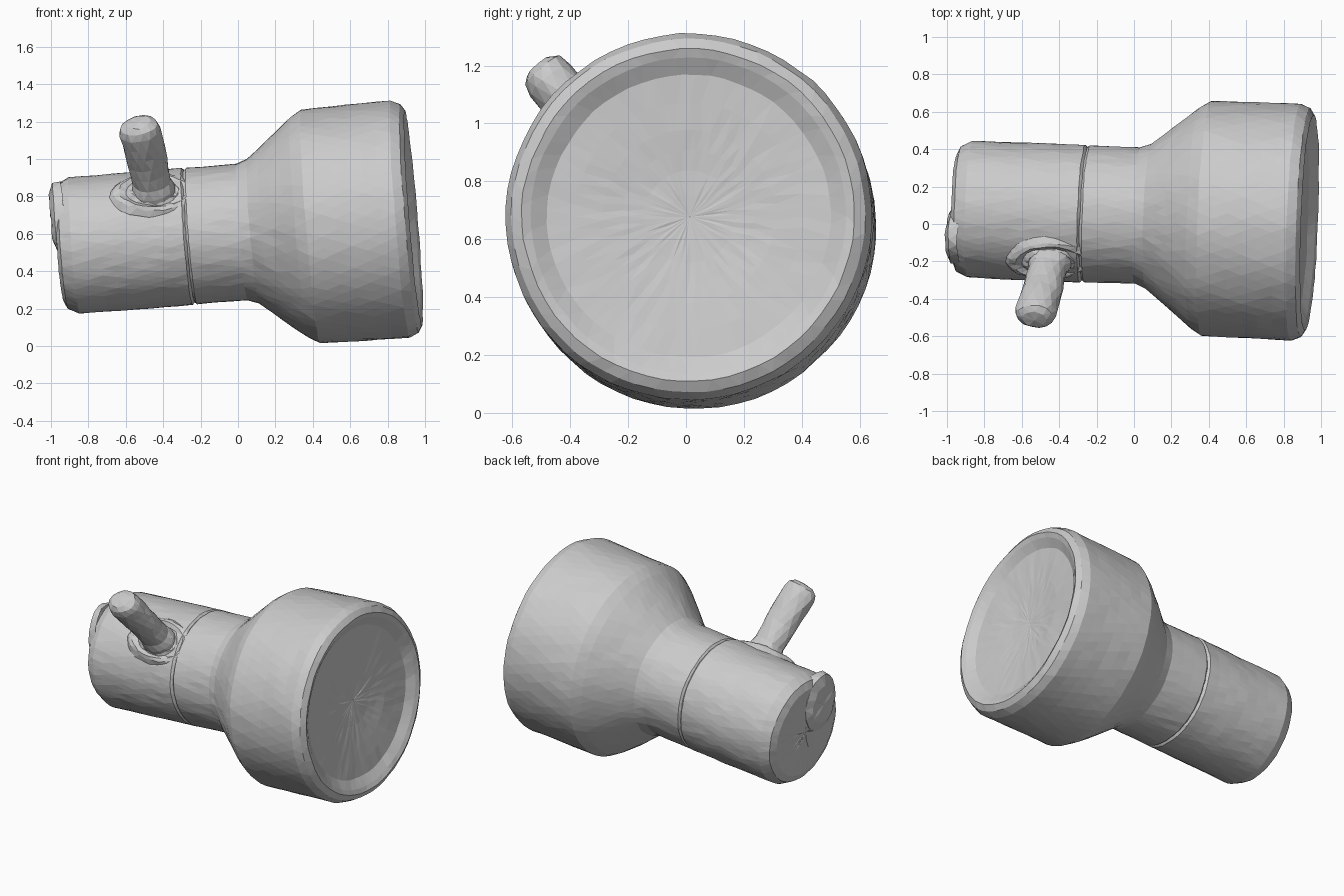
import bpy, bmesh, math, random
from mathutils import Vector, Matrix, noise

if "Cube" in bpy.data.objects:
    bpy.data.objects.remove(bpy.data.objects["Cube"])

random.seed(4)

# Main axis of the torch: slightly raised and turned
AXIS = Vector((1, -0.04, 0.08)).normalized()
ORIGIN = Vector((0, 0.045, 0.608))
FRAME = Matrix.Translation(ORIGIN) @ AXIS.to_track_quat('Z', 'Y').to_matrix().to_4x4()


def finish(name, bm, wobble=0.004):
    """Roughen the surface a little and turn the bmesh into an object."""
    for v in bm.verts:
        v.co += noise.noise_vector(v.co * 5) * wobble
        v.co += Vector([random.uniform(-1, 1) for _ in range(3)]) * wobble * 0.4
    bmesh.ops.recalc_face_normals(bm, faces=bm.faces[:])
    mesh = bpy.data.meshes.new(name)
    bm.to_mesh(mesh)
    bm.free()
    obj = bpy.data.objects.new(name, mesh)
    bpy.context.collection.objects.link(obj)
    return obj


def lathe(name, profile, frame, segs=64, step=0.08, squash=1.0, wobble=0.004):
    """Spin (height, radius) pairs about local z; ends with radius 0 are closed."""
    rows = [profile[0]]
    for (t0, r0), (t1, r1) in zip(profile, profile[1:]):
        n = max(1, round(math.hypot(t1 - t0, r1 - r0) / step))
        rows += [(t0 + (t1 - t0) * i / n, r0 + (r1 - r0) * i / n) for i in range(1, n + 1)]
    bm = bmesh.new()
    rings = []
    for k, (t, r) in enumerate(rows):
        count = 1 if r == 0 else segs
        ring = []
        for i in range(count):
            a = 2 * math.pi * (i + 0.5 * (k % 2)) / segs
            ring.append(bm.verts.new(frame @ Vector((r * math.cos(a), r * squash * math.sin(a), t))))
        rings.append(ring)
    for k, (a, b) in enumerate(zip(rings, rings[1:])):
        for i in range(segs):
            j = (i + 1) % segs
            if len(a) == 1:
                bm.faces.new((a[0], b[i], b[j]))
            elif len(b) == 1:
                bm.faces.new((a[i], b[0], a[j]))
            elif k % 2 == 0:
                bm.faces.new((a[i], b[i], a[j]))
                bm.faces.new((a[j], b[i], b[j]))
            else:
                bm.faces.new((a[i], b[i], b[j]))
                bm.faces.new((a[i], b[j], a[j]))
    return finish(name, bm, wobble)


def oriented(origin, z_dir, x_hint):
    """Frame with local z along z_dir and local x close to x_hint."""
    z = Vector(z_dir).normalized()
    y = z.cross(Vector(x_hint)).normalized()
    x = y.cross(z)
    return Matrix.Translation(origin) @ Matrix((x, y, z)).transposed().to_4x4()


# Barrel, flared head, rim and dished lens in one turned body
lathe("torch_body", [
    (-0.962, 0), (-0.96, 0.29), (-0.94, 0.335), (-0.88, 0.366),
    (-0.275, 0.368), (-0.262, 0.354), (-0.25, 0.366), (0.02, 0.365),
    (0.08, 0.388), (0.33, 0.59), (0.39, 0.628), (0.87, 0.634),
    (0.92, 0.612), (0.942, 0.575), (0.93, 0.545), (0.895, 0.49),
    (0.88, 0.3), (0.865, 0.16), (0.855, 0)], FRAME)

# Rough raised patch on the tail end
lathe("tail_patch", [(-0.03, 0.20), (0.02, 0.19), (0.04, 0.13), (0.042, 0)],
      oriented((-0.958, -0.06, 0.68), -AXIS, (0, 0, 1)),
      segs=18, step=0.06, squash=0.8, wobble=0.01)

# Oval collar on the barrel around the switch
base = Vector((-0.45, -0.20, 0.825))
radial = Vector((0, -0.72, 0.70))
lathe("switch_collar", [(-0.10, 0.27), (-0.03, 0.25), (0.0, 0.22), (0.012, 0.19),
                        (0.0, 0.155), (0.02, 0.13), (0.03, 0)],
      oriented(base, radial, AXIS), segs=28, step=0.06, squash=0.62, wobble=0.01)

# Switch lever leaning outward from the collar
tip = Vector((-0.53, -0.50, 1.185))
length = (tip - base).length
lathe("switch_lever", [(-0.08, 0.12), (0.02, 0.118), (0.07, 0.102), (length - 0.05, 0.112),
                       (length - 0.01, 0.098), (length + 0.012, 0.065), (length + 0.015, 0)],
      oriented(base, tip - base, AXIS), segs=14, step=0.07, squash=0.8, wobble=0.008)
